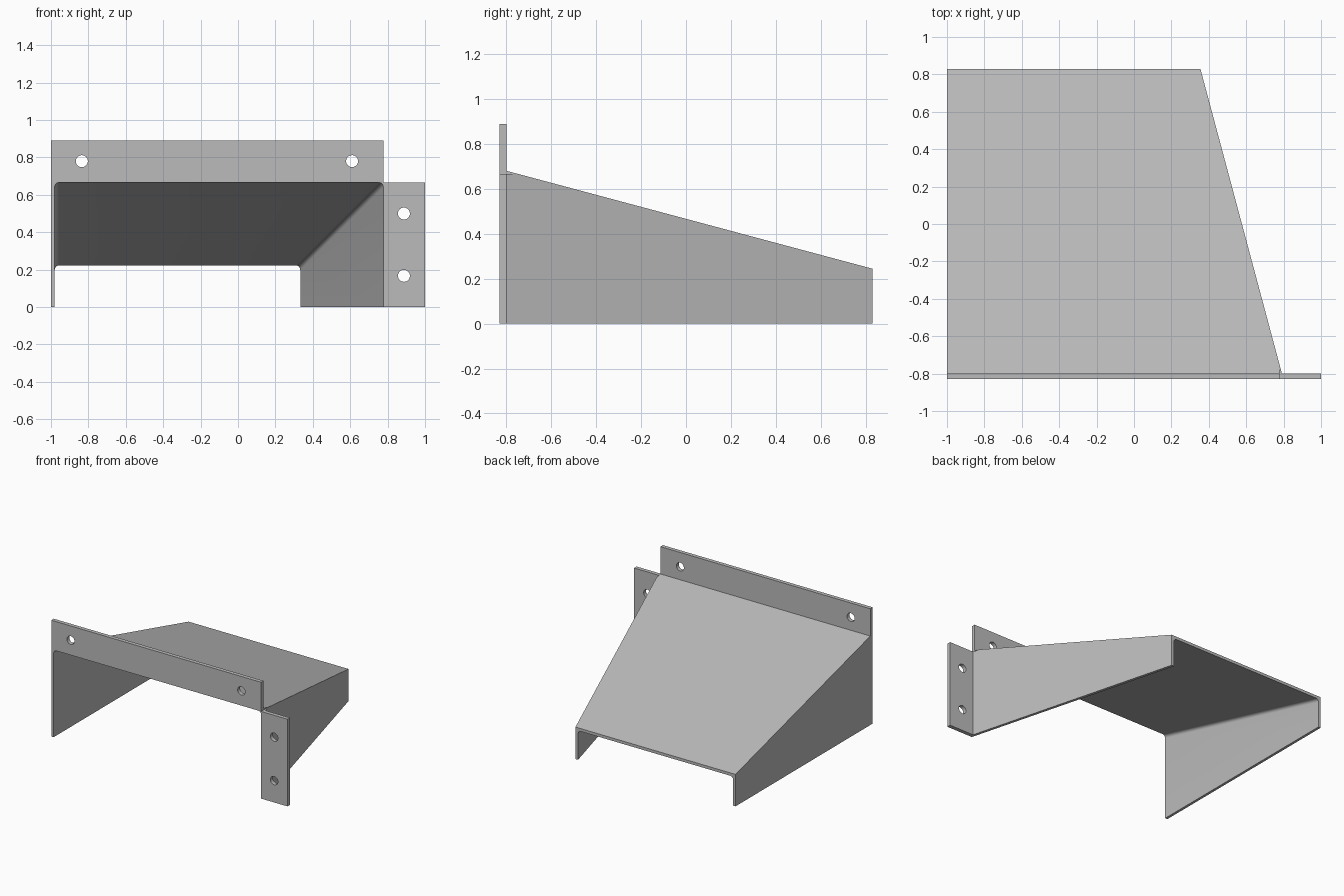
import bpy, bmesh
from math import cos, sin, pi, radians

cube = bpy.data.objects.get("Cube")
if cube:
    bpy.data.objects.remove(cube, do_unlink=True)

FRONT, BACK = -0.83, 0.83      # depth limits
T = 0.022                      # sheet thickness seen from the front
PLATE = 0.03                   # flange thickness
EDGE_X, EDGE_Z = 0.777, 0.667  # inner corner at the front opening

steel = bpy.data.materials.new("grey steel")
steel.use_nodes = True
grey = (0.5, 0.5, 0.5, 1)
steel.diffuse_color = grey
steel.node_tree.nodes["Principled BSDF"].inputs["Base Color"].default_value = grey


def new_object(name, bm):
    bmesh.ops.recalc_face_normals(bm, faces=bm.faces)
    mesh = bpy.data.meshes.new(name)
    bm.to_mesh(mesh)
    bm.free()
    mesh.materials.append(steel)
    ob = bpy.data.objects.new(name, mesh)
    bpy.context.collection.objects.link(ob)
    return ob


def box(name, x0, x1, y0, y1, z0, z1):
    bm = bmesh.new()
    bmesh.ops.create_cube(bm, size=1)
    for v in bm.verts:
        v.co = ((x0 + x1) / 2 + v.co.x * (x1 - x0),
                (y0 + y1) / 2 + v.co.y * (y1 - y0),
                (z0 + z1) / 2 + v.co.z * (z1 - z0))
    return new_object(name, bm)


def combine(target, other, operation):
    """Apply a boolean and discard the second object."""
    mod = target.modifiers.new("join", 'BOOLEAN')
    mod.operation, mod.solver, mod.object = operation, 'EXACT', other
    bpy.context.view_layer.objects.active = target
    bpy.ops.object.modifier_apply(modifier=mod.name)
    bpy.data.objects.remove(other, do_unlink=True)


def section(xi, zi, r=0.025, steps=6):
    """Channel outline with sharp outer and rounded inner corners."""
    left = -1 + 0.02
    pts = [(left, 0), (-1, 0), (-1, zi + T), (xi + T, zi + T), (xi + T, 0), (xi, 0)]
    for cx, start in ((xi - r, 0), (left + r, pi / 2)):
        for i in range(steps + 1):
            a = start + i / steps * pi / 2
            pts.append((cx + r * cos(a), zi - r + r * sin(a)))
    return pts


# Tapered cover: front and back channel sections joined by a loft
bm = bmesh.new()
rings = [[bm.verts.new((x, y, z)) for x, z in section(xi, zi)]
         for y, xi, zi in ((FRONT, EDGE_X, EDGE_Z), (BACK, 0.333, 0.223))]
a, b = rings
for i in range(len(a)):
    j = (i + 1) % len(a)
    bm.faces.new((a[i], a[j], b[j], b[i]))
bm.faces.new(a)
bm.faces.new(b)
bracket = new_object("sloped_cover_bracket", bm)

# Relief notch where the two flanges meet
combine(bracket, box("corner_notch", EDGE_X, 1, -1, 0, EDGE_Z, 1), 'DIFFERENCE')

# Mounting flanges
combine(bracket, box("top_flange", -1, EDGE_X, FRONT, FRONT + PLATE, EDGE_Z, 0.89), 'UNION')
combine(bracket, box("side_flange", EDGE_X, 1, FRONT, FRONT + PLATE, 0, EDGE_Z), 'UNION')

# Screw holes
for x, z in ((-0.835, 0.78), (0.61, 0.78), (0.887, 0.5), (0.887, 0.167)):
    bpy.ops.mesh.primitive_cylinder_add(vertices=32, radius=0.032, depth=0.2,
                                        location=(x, FRONT, z), rotation=(pi / 2, 0, 0))
    hole = bpy.context.object
    hole.name = "hole_cutter"
    hole.data.materials.append(steel)
    combine(bracket, hole, 'DIFFERENCE')

bpy.ops.object.select_all(action='DESELECT')
bracket.select_set(True)
bpy.context.view_layer.objects.active = bracket
bpy.ops.object.shade_smooth_by_angle(angle=radians(30))
